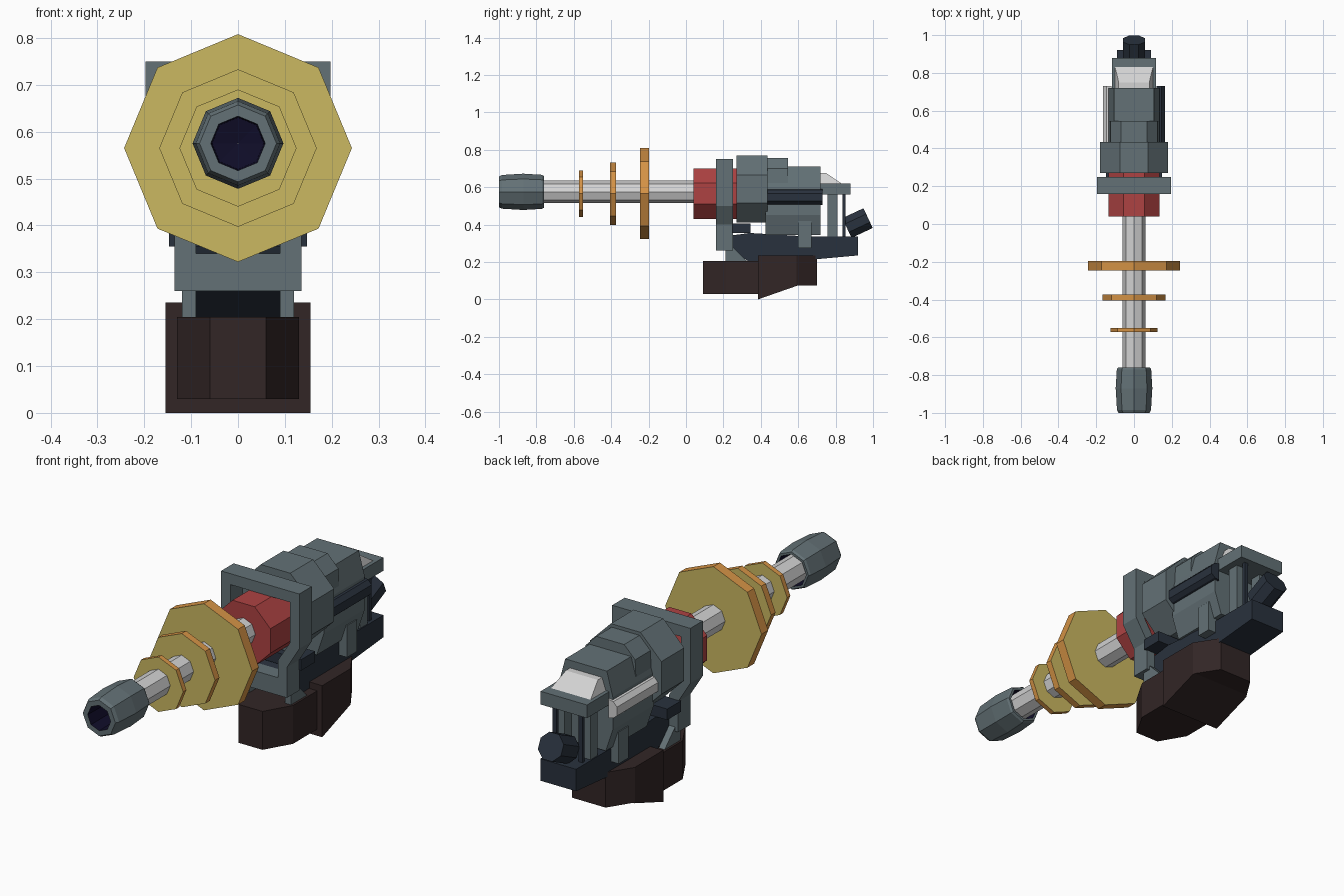
import bpy, bmesh, math
from mathutils import Vector, Matrix

if "Cube" in bpy.data.objects:
    bpy.data.objects.remove(bpy.data.objects["Cube"])


def mat(name, rgb):
    m = bpy.data.materials.new(name)
    m.diffuse_color = (*rgb, 1)
    m.use_nodes = True
    m.node_tree.nodes["Principled BSDF"].inputs["Base Color"].default_value = m.diffuse_color
    return m


SLATE = mat("slate grey", (0.125, 0.165, 0.18))
SILVER = mat("light silver", (0.65, 0.65, 0.65))
KHAKI = mat("disc yellow", (0.60, 0.48, 0.12))
ORANGE = mat("rim orange", (0.66, 0.29, 0.06))
RED = mat("red", (0.42, 0.055, 0.055))
BROWN = mat("dark brown", (0.032, 0.019, 0.019))
NAVY = mat("dark navy", (0.022, 0.031, 0.047))
INK = mat("bore ink", (0.005, 0.004, 0.022))


def finish(name, bm, *mats):
    bmesh.ops.recalc_face_normals(bm, faces=bm.faces)
    me = bpy.data.meshes.new(name)
    bm.to_mesh(me)
    bm.free()
    for m in mats:
        me.materials.append(m)
    ob = bpy.data.objects.new(name, me)
    bpy.context.collection.objects.link(ob)
    return ob


def prism(name, pts, axis, lo, hi, m, cuts=()):
    """Extrude a 2D profile along an axis; cuts = (point, normal) planes that trim it."""
    place = {'x': lambda a, b, t: (t, a, b),
             'y': lambda a, b, t: (a, t, b),
             'z': lambda a, b, t: (a, b, t)}[axis]
    bm = bmesh.new()
    rings = [[bm.verts.new(place(a, b, t)) for a, b in pts] for t in (lo, hi)]
    n = len(pts)
    bm.faces.new(rings[0])
    bm.faces.new(rings[1])
    for i in range(n):
        j = (i + 1) % n
        bm.faces.new((rings[0][i], rings[0][j], rings[1][j], rings[1][i]))
    for co, no in cuts:
        bmesh.ops.bisect_plane(bm, geom=bm.verts[:] + bm.edges[:] + bm.faces[:],
                               plane_co=co, plane_no=no, clear_outer=True)
        bmesh.ops.holes_fill(bm, edges=[e for e in bm.edges if e.is_boundary])
    return finish(name, bm, m)


def box(name, x, y, z, m):
    return prism(name, [(x[0], y[0]), (x[1], y[0]), (x[1], y[1]), (x[0], y[1])], 'z', z[0], z[1], m)


def mirror(half):
    """Complete a right-half profile (top to bottom) across x = 0."""
    return half + [(-a, b) for a, b in reversed(half)]


def octagon(r, cz, turn=0.0):
    return [(r * math.sin(k * math.pi / 4 + turn), cz + r * math.cos(k * math.pi / 4 + turn))
            for k in range(8)]


FLAT = math.pi / 8          # puts a flat on top of an octagon
APOTHEM = math.cos(FLAT)

# barrel
prism("barrel", octagon(0.06, 0.575), 'y', -0.84, 0.06, SILVER)

# muzzle: hollow octagonal sleeve, inside faces dark
prof = [(-1.0, 0.082), (-0.985, 0.09), (-0.87, 0.097), (-0.77, 0.091), (-0.76, 0.085),
        (-0.76, 0.074), (-0.83, 0.066), (-0.84, 0.0), (-0.85, 0.0), (-0.86, 0.055), (-1.0, 0.058)]
bm = bmesh.new()
loops = [[bm.verts.new((a, y, z)) for a, z in octagon(max(r, 0.001), 0.575)] for y, r in prof]
for i in range(len(prof)):
    A, B = loops[i], loops[(i + 1) % len(prof)]
    for k in range(8):
        f = bm.faces.new((A[k], A[(k + 1) % 8], B[(k + 1) % 8], B[k]))
        f.material_index = 1 if 4 < i < 10 else 0
finish("muzzle", bm, SLATE, INK)

# cooling discs: yellow faces, orange rims
for i, (y0, y1, r) in enumerate([(-0.245, -0.197, 0.243), (-0.405, -0.373, 0.168), (-0.573, -0.55, 0.125)]):
    d = prism(f"cooling_disc_{i + 1}", octagon(r, 0.565), 'y', y0, y1, KHAKI)
    d.data.materials.append(ORANGE)
    for p in d.data.polygons:
        p.material_index = 0 if abs(p.normal.y) > 0.9 else 1

# red collar
prism("red_collar", octagon(0.135 / APOTHEM, 0.565, FLAT), 'y', 0.04, 0.30, RED)

# front frame: ring between an outer and an inner outline
outer = mirror([(0.197, 0.75), (0.197, 0.50), (0.135, 0.40), (0.135, 0.26)])
inner = mirror([(0.150, 0.70), (0.150, 0.515), (0.09, 0.42), (0.09, 0.34)])
bm = bmesh.new()
o0, i0, i1, o1 = [[bm.verts.new((a, y, z)) for a, z in pts]
                  for pts, y in ((outer, 0.16), (inner, 0.16), (inner, 0.25), (outer, 0.25))]
for A, B in ((o0, i0), (i0, i1), (i1, o1), (o1, o0)):
    for k in range(8):
        bm.faces.new((A[k], A[(k + 1) % 8], B[(k + 1) % 8], B[k]))
finish("front_frame", bm, SLATE)

# receiver body
prism("front_housing", octagon(0.18 / APOTHEM, 0.59, FLAT), 'y', 0.27, 0.435, SLATE)
prism("rear_housing", mirror([(0.105, 0.71), (0.135, 0.60), (0.135, 0.45), (0.10, 0.345)]),
      'y', 0.425, 0.72, SLATE)
prism("raised_collar", mirror([(0.07, 0.755), (0.125, 0.70), (0.13, 0.60)]), 'y', 0.43, 0.545, SLATE)

# side bars: navy on the right, silver on the left
for name, s, m in (("right_side_bar", 1, NAVY), ("left_side_bar", -1, SILVER)):
    prism(name, [(s * 0.12, 0.59), (s * 0.145, 0.585), (s * 0.163, 0.565),
                 (s * 0.163, 0.525), (s * 0.145, 0.51), (s * 0.12, 0.505)], 'y', 0.43, 0.73, m)

# rear plate, sight wedge and supports
box("rear_plate", (-0.117, 0.117), (0.70, 0.88), (0.56, 0.62), SLATE)
prism("sight_wedge", [(0.715, 0.62), (0.83, 0.62), (0.75, 0.675), (0.715, 0.675)], 'x', -0.1, 0.1, SILVER,
      [((s * 0.1, 0, 0.62), (s, 0, 0.35)) for s in (-1, 1)])
for s, side in ((1, "right"), (-1, "left")):
    box(f"{side}_rear_post", sorted((s * 0.045, s * 0.085)), (0.757, 0.81), (0.32, 0.57), SLATE)
    box(f"{side}_rear_rod", sorted((s * 0.055, s * 0.075)), (0.838, 0.853), (0.32, 0.57), NAVY)
    # brackets and braces against the cradle
    box(f"{side}_bracket", sorted((s * 0.085, s * 0.13)), (0.60, 0.67), (0.275, 0.42), SLATE)
    prism(f"{side}_front_brace", [(0.21, 0.28), (0.25, 0.28), (0.33, 0.20), (0.21, 0.20)], 'x',
          s * 0.09, s * 0.12, SLATE)

# cradle under the body
prism("cradle", [(0.23, 0.34), (0.34, 0.355), (0.67, 0.335), (0.92, 0.335), (0.92, 0.235),
                 (0.70, 0.215), (0.33, 0.205), (0.23, 0.28)], 'x', -0.09, 0.09, NAVY)
box("cradle_crossbar", (-0.147, 0.147), (0.245, 0.345), (0.355, 0.405), NAVY)

# tilted rear knob
bm = bmesh.new()
bmesh.ops.create_cone(bm, cap_ends=True, segments=8, radius1=0.063, radius2=0.063, depth=0.125)
bmesh.ops.transform(bm, verts=bm.verts, matrix=Matrix.Translation((0, 0.917, 0.408))
                    @ Matrix.Rotation(math.radians(-65), 4, 'X') @ Matrix.Rotation(FLAT, 4, 'Z'))
finish("rear_knob", bm, NAVY)

# brown mount: chamfered front block and wedge-bottomed rear block
prism("mount_front", [(-0.06, 0.09), (0.06, 0.09), (0.13, 0.21), (0.13, 0.40), (-0.13, 0.40), (-0.13, 0.21)],
      'z', 0.03, 0.205, BROWN)
prism("mount_rear", [(0.385, 0.235), (0.385, 0.0), (0.60, 0.075), (0.70, 0.075), (0.70, 0.235)],
      'x', -0.155, 0.155, BROWN,
      [((s * 0.155, 0.59, 0), (s * 0.11, 0.07, 0)) for s in (-1, 1)])
